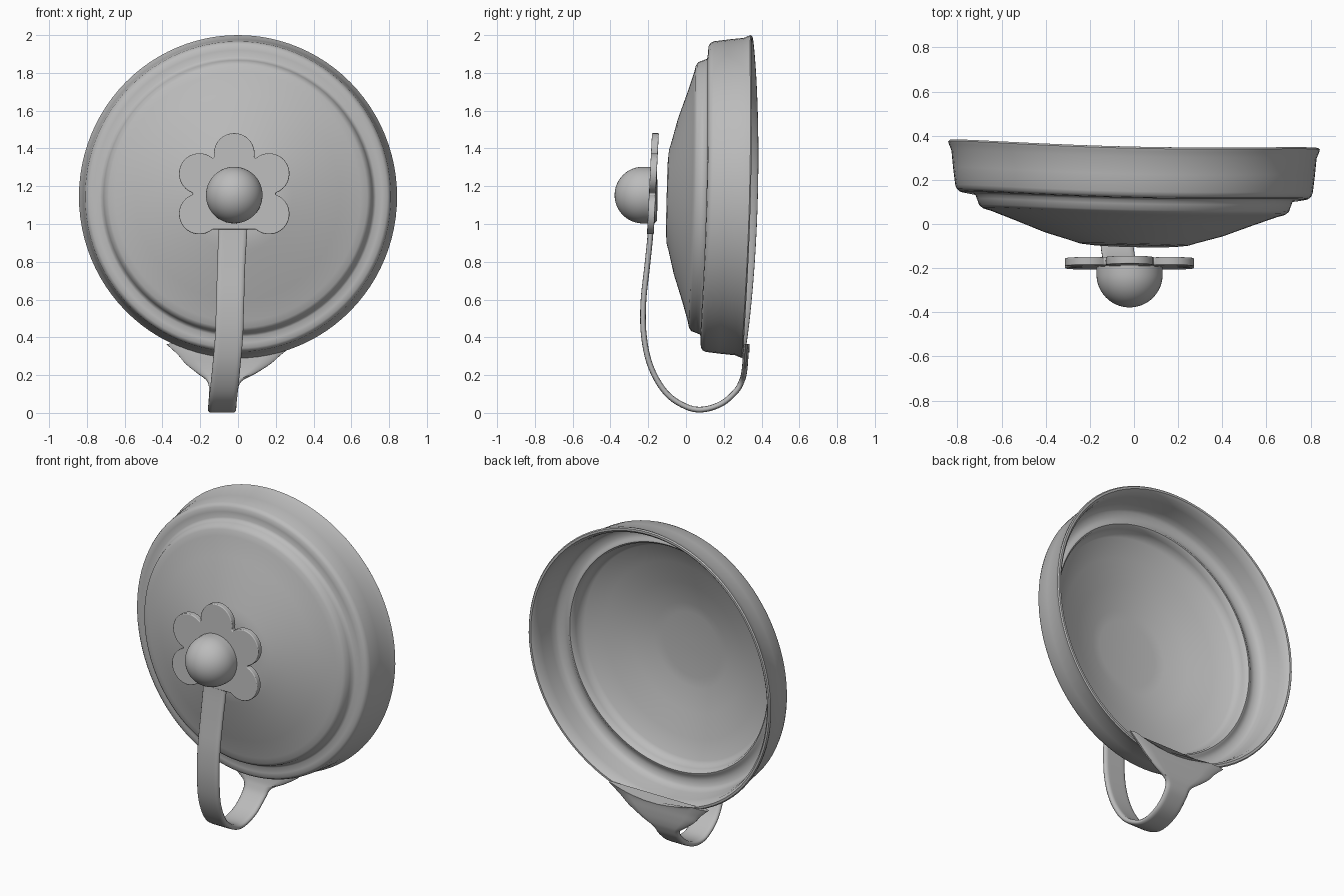
import bpy, bmesh, math
from mathutils import Vector

old = bpy.data.objects.get("Cube")
if old:
    bpy.data.objects.remove(old, do_unlink=True)

grey = bpy.data.materials.new("matte grey")
grey.use_nodes = True
GREY = (0.5, 0.5, 0.5, 1)
grey.diffuse_color = GREY
bsdf = next(n for n in grey.node_tree.nodes if n.type == 'BSDF_PRINCIPLED')
bsdf.inputs["Base Color"].default_value = GREY
bsdf.inputs["Roughness"].default_value = 0.7


def finish(name, bm, angle=40, bevel=0):
    """Turn a bmesh into a smooth-shaded object."""
    bmesh.ops.remove_doubles(bm, verts=bm.verts, dist=1e-5)
    bmesh.ops.recalc_face_normals(bm, faces=bm.faces)
    mesh = bpy.data.meshes.new(name)
    bm.to_mesh(mesh)
    bm.free()
    mesh.materials.append(grey)
    ob = bpy.data.objects.new(name, mesh)
    bpy.context.collection.objects.link(ob)
    if bevel:
        mod = ob.modifiers.new("soft edge", 'BEVEL')
        mod.width, mod.segments, mod.limit_method = bevel, 3, 'ANGLE'
    bpy.ops.object.select_all(action='DESELECT')
    ob.select_set(True)
    bpy.context.view_layer.objects.active = ob
    bpy.ops.object.shade_smooth_by_angle(angle=math.radians(angle))
    return ob


def skin(bm, rings, wrap=True):
    """Join successive rings of points with quads."""
    rows = [[bm.verts.new(p) for p in ring] for ring in rings]
    n = len(rows[0])
    for a, b in zip(rows, rows[1:]):
        for i in range(n if wrap else n - 1):
            j = (i + 1) % n
            bm.faces.new((a[i], a[j], b[j], b[i]))
    return rows


def spline(points, steps):
    """Catmull-Rom curve through points of any dimension."""
    pts = [Vector(p) for p in points]
    pts = [2 * pts[0] - pts[1]] + pts + [2 * pts[-1] - pts[-2]]
    out = []
    for a, b, c, d in zip(pts, pts[1:], pts[2:], pts[3:]):
        for s in range(steps):
            t = s / steps
            out.append(0.5 * (2 * b + (c - a) * t + (2 * a - 5 * b + 4 * c - d) * t * t
                              + (3 * b - a - 3 * c + d) * t ** 3))
    out.append(pts[-2])
    return out


def lathe(name, profile, centre, place=lambda dx, y, dz: (dx, y, dz), n=96):
    """Revolve (radius, y) points around a y axis."""
    bm = bmesh.new()
    rings = []
    for r, y in profile:
        ring = []
        for i in range(n):
            a = 2 * math.pi * i / n
            ring.append(Vector(place(r * math.cos(a), y, r * math.sin(a))) + Vector(centre))
        rings.append(ring)
    rows = skin(bm, rings)
    bm.faces.new(rows[0])
    bm.faces.new(rows[-1])
    return finish(name, bm)


# Cap: stepped hollow shell, slightly warped like soft rubber
CAP = Vector((0, 0, 1.145))


def warp(dx, y, dz):
    y += -0.022 * dx + 0.026 * dz + 0.023 * (dx * dx - dz * dz)
    return dx * 0.985, y, dz


cap_profile = [
    (0.02, -0.1), (0.2, -0.099), (0.25, -0.094), (0.29, -0.082), (0.41, -0.05),
    (0.55, 0), (0.66, 0.037), (0.695, 0.046), (0.712, 0.058), (0.722, 0.085),
    (0.729, 0.103), (0.742, 0.112), (0.775, 0.112), (0.802, 0.116), (0.815, 0.126),
    (0.822, 0.142), (0.832, 0.22), (0.84, 0.30), (0.851, 0.325), (0.855, 0.338),
    (0.849, 0.345), (0.836, 0.345), (0.822, 0.33), (0.812, 0.28), (0.802, 0.2),
    (0.793, 0.168), (0.778, 0.152), (0.745, 0.145), (0.722, 0.146), (0.712, 0.154),
    (0.7, 0.156), (0.69, 0.147), (0.684, 0.12), (0.674, 0.09), (0.652, 0.074),
    (0.54, 0.035), (0.4, -0.014), (0.26, -0.052), (0.2, -0.06), (0.02, -0.062)]
lathe("cap_shell", cap_profile, CAP, warp)

# Strap: loops under the cap and widens into the tab on the rim
# (x, y, z, half width)
strap_path = [
    (-0.022, -0.183, 1.08, 0.076), (-0.028, -0.188, 0.95, 0.076), (-0.036, -0.205, 0.78, 0.074),
    (-0.042, -0.226, 0.58, 0.074), (-0.048, -0.222, 0.4, 0.074), (-0.062, -0.185, 0.24, 0.074),
    (-0.076, -0.105, 0.105, 0.074), (-0.084, 0.0, 0.033, 0.074), (-0.084, 0.09, 0.018, 0.074),
    (-0.082, 0.19, 0.05, 0.074), (-0.078, 0.265, 0.115, 0.076), (-0.072, 0.295, 0.168, 0.09),
    (-0.06, 0.307, 0.21, 0.155), (-0.052, 0.313, 0.26, 0.225), (-0.045, 0.316, 0.31, 0.275),
    (-0.04, 0.322, 0.365, 0.34)]
path = spline(strap_path, 5)
across = [-1, -0.97, -0.9, -0.7, -0.5, -0.25, 0, 0.25, 0.5, 0.7, 0.9, 0.97, 1]
rings = []
for i, p in enumerate(path):
    tangent = path[min(i + 1, len(path) - 1)] - path[max(i - 1, 0)]
    normal = Vector((0, -tangent[2], tangent[1])).normalized()
    ring = []
    for side in (1, -1):
        for u in across[::side]:
            half = 0.015 * max(0.35, 1 - abs(u) ** 24)
            q = Vector(p[:3]) + Vector((u * p[3], 0, 0)) + normal * half * side
            # Keep the tab out of the cap's opening
            radial = Vector((q.x, 0, q.z - CAP.z))
            if q.y > 0.2 and radial.length < 0.825:
                radial *= 0.825 / radial.length
                q.x, q.z = radial.x, radial.z + CAP.z
            ring.append(q)
    rings.append(ring)
bm = bmesh.new()
rows = skin(bm, rings)
bm.faces.new(rows[0])
bm.faces.new(rows[-1])
finish("strap_and_tab", bm, 50)

# Flower plate: five petals, the sixth place is taken by the strap
FX, FY, FZ = -0.02, -0.178, 1.16
outline = []
for k in range(5):
    d = math.radians(-30 + 60 * k)
    for s in range(-9, 10):
        a = d + math.radians(s * 11.2)
        outline.append((FX + 0.213 * math.cos(d) + 0.108 * math.cos(a),
                        FZ + 0.213 * math.sin(d) + 0.108 * math.sin(a)))
bm = bmesh.new()
plate = [[Vector((x, FY + off + 0.05 * (z - FZ), z)) for x, z in outline]
         for off in (-0.018, 0.018)]
rows = skin(bm, plate)
bm.faces.new(rows[0])
bm.faces.new(rows[1])
finish("flower_plate", bm, 40, 0.008)

# Knob: domed front, shallow bulge behind the flower
knob = [(0.15 * math.sin(t), -0.228 - 0.15 * math.cos(t))
        for t in [0.02 + (math.pi / 2 - 0.02) * i / 16 for i in range(17)]]
knob += [(0.15, -0.2), (0.148, -0.165), (0.135, -0.154), (0.02, -0.15)]
lathe("round_knob", knob, (FX, 0, FZ - 0.007), n=48)
